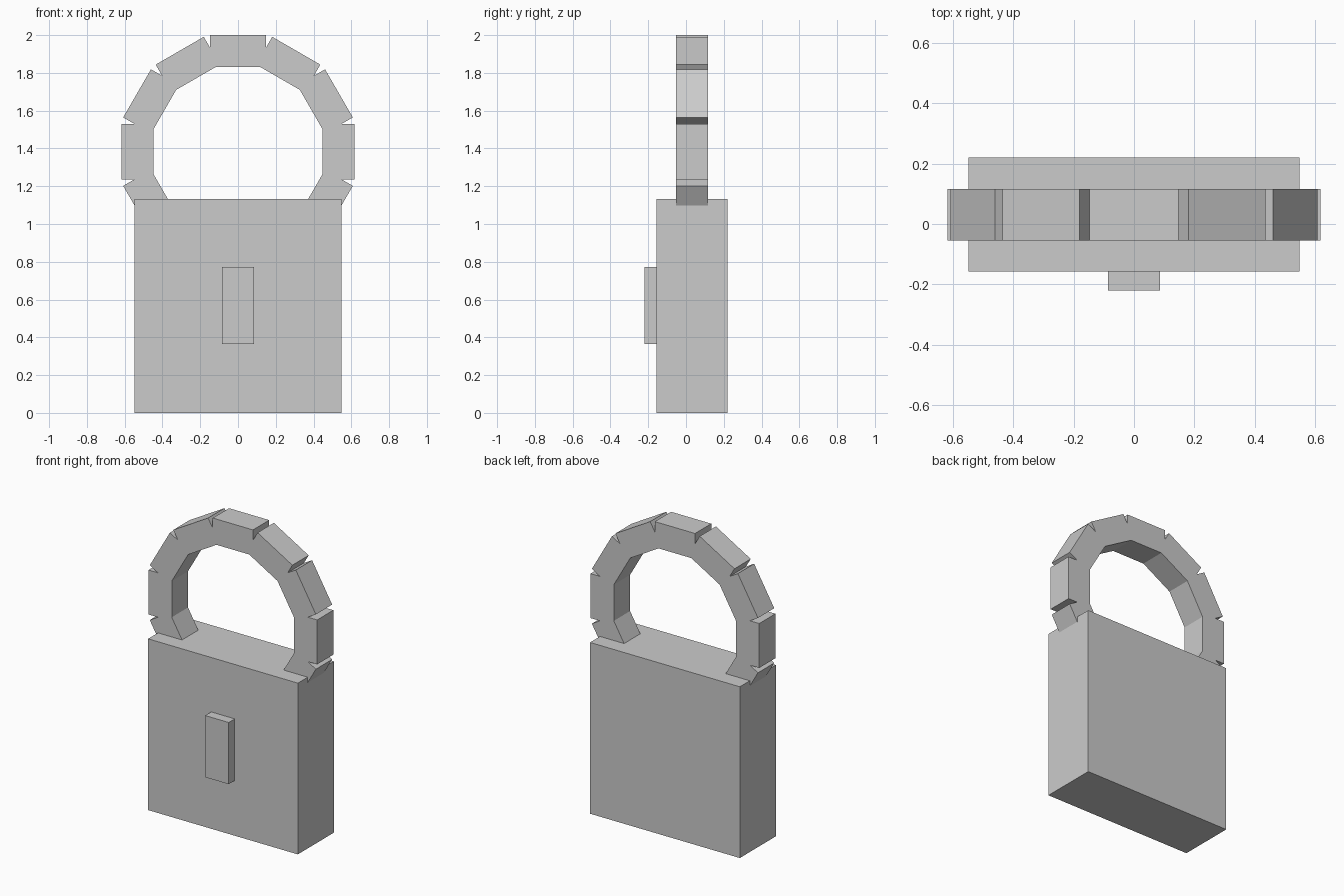
import bpy
import bmesh
from math import radians, tan
from mathutils import Matrix, Vector

cube = bpy.data.objects.get("Cube")
if cube:
    bpy.data.objects.remove(cube, do_unlink=True)

GREY = (0.6, 0.6, 0.6, 1.0)
metal = bpy.data.materials.new("grey metal")
metal.use_nodes = True
metal.diffuse_color = GREY
metal.node_tree.nodes["Principled BSDF"].inputs["Base Color"].default_value = GREY


def add_object(name, bm):
    bmesh.ops.recalc_face_normals(bm, faces=bm.faces)
    mesh = bpy.data.meshes.new(name)
    bm.to_mesh(mesh)
    bm.free()
    mesh.materials.append(metal)
    obj = bpy.data.objects.new(name, mesh)
    bpy.context.collection.objects.link(obj)
    return obj


def add_box(name, low, high):
    low, high = Vector(low), Vector(high)
    bm = bmesh.new()
    bmesh.ops.create_cube(bm, size=1)
    bmesh.ops.scale(bm, vec=high - low, verts=bm.verts)
    bmesh.ops.translate(bm, vec=(low + high) / 2, verts=bm.verts)
    return add_object(name, bm)


# Lock body and the raised keyhole plate
add_box("lock_body", (-0.548, -0.157, 0), (0.548, 0.22, 1.133))
add_box("keyhole_plate", (-0.086, -0.22, 0.365), (0.086, -0.157, 0.773))

# Shackle: nine straight links, 30 degrees apart, with notches between them;
# the two end links run down into the body
CENTRE = Vector((0, 0, 1.383))
INNER, OUTER, HALF = 0.447, 0.617, 0.147
FRONT, BACK = -0.054, 0.116
STEP = radians(30)
slope = tan(STEP / 2)

outer_rim, inner_rim = [], []
for i in range(-4, 5):
    turn = Matrix.Rotation(i * STEP, 3, 'Y')

    def point(x, z):
        return CENTRE + turn @ Vector((x, FRONT, z))

    outer_rim += [point(-HALF, OUTER), point(HALF, OUTER)]
    if i == -4:
        inner_rim.append(point(-HALF, INNER))
    if i < 4:
        outer_rim.append(point(HALF, HALF / slope))
        inner_rim.append(point(INNER * slope, INNER))
    else:
        inner_rim.append(point(HALF, INNER))

bm = bmesh.new()
profile = bm.faces.new([bm.verts.new(p) for p in outer_rim + inner_rim[::-1]])
sweep = bmesh.ops.extrude_face_region(bm, geom=[profile], use_keep_orig=True)
moved = [v for v in sweep["geom"] if isinstance(v, bmesh.types.BMVert)]
bmesh.ops.translate(bm, vec=(0, BACK - FRONT, 0), verts=moved)
add_object("shackle", bm)
